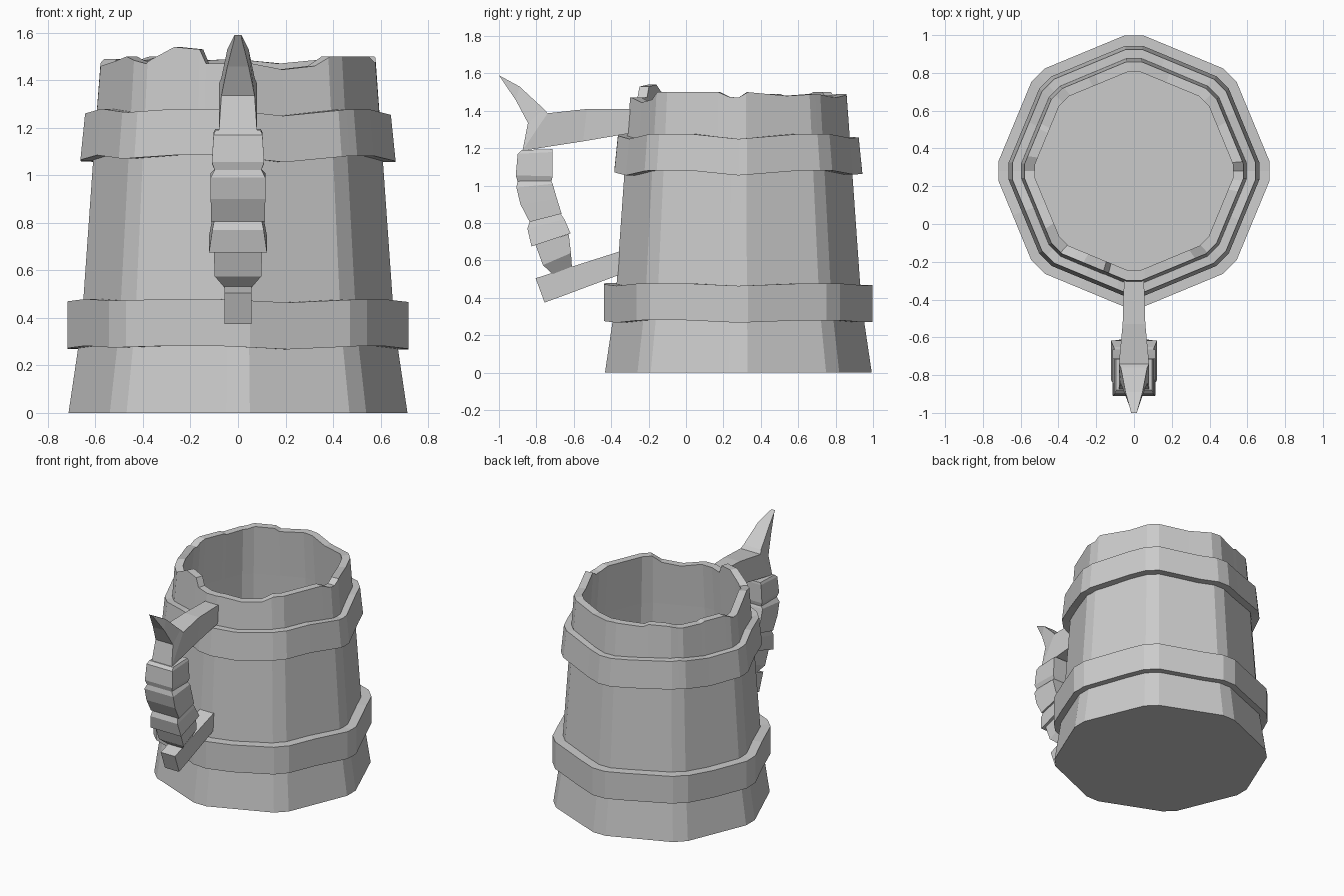
import bpy, bmesh
from math import cos, sin, radians

old = bpy.data.objects.get("Cube")
if old:
    bpy.data.objects.remove(old, do_unlink=True)

CENTRE_Y = 0.28
CORNERS = [45 * k + s for k in range(8) for s in (-4, 4)]

grey = bpy.data.materials.new("plain_grey")
grey.use_nodes = True
grey.diffuse_color = (0.6, 0.6, 0.6, 1)
grey.node_tree.nodes["Principled BSDF"].inputs["Base Color"].default_value = (0.6, 0.6, 0.6, 1)


def finish(name, bm):
    bmesh.ops.recalc_face_normals(bm, faces=bm.faces)
    mesh = bpy.data.meshes.new(name)
    bm.to_mesh(mesh)
    bm.free()
    mesh.materials.append(grey)
    ob = bpy.data.objects.new(name, mesh)
    bpy.context.collection.objects.link(ob)
    return ob


def stave_point(r, deg, z):
    """Point on an octagon with clipped corners."""
    flat = (deg % 45) - 22.5
    clip = (deg + 22.5) % 45 - 22.5
    k = min(cos(radians(18.5)) / cos(radians(flat)), cos(radians(4)) / cos(radians(clip)))
    return r * k * cos(radians(deg)), CENTRE_Y + r * k * sin(radians(deg)), z


def interpolate(table, deg):
    """Height from (angle, height) pairs that wrap round the circle."""
    deg %= 360
    pts = [(table[-1][0] - 360, table[-1][1])] + table + [(table[0][0] + 360, table[0][1])]
    for (a, u), (b, v) in zip(pts, pts[1:]):
        if a <= deg <= b:
            return u + (v - u) * (deg - a) / (b - a)


def lathe(name, angles, section, closed):
    """Sweep a section, given as a function of angle, round the octagon."""
    bm = bmesh.new()
    cols = [[bm.verts.new(stave_point(r, a, z)) for r, z in section(a)] for a in angles]
    n = len(cols[0])
    for i, col in enumerate(cols):
        nxt = cols[(i + 1) % len(cols)]
        for j in range(n if closed else n - 1):
            k = (j + 1) % n
            bm.faces.new((col[j], nxt[j], nxt[k], col[k]))
    if not closed:
        bm.faces.new([c[0] for c in cols])
        bm.faces.new([c[-1] for c in cols])
    return finish(name, bm)


def loft(name, stations):
    """Join rectangles, each given as front (y, z), back (y, z) and half width."""
    bm = bmesh.new()
    rings = [[bm.verts.new(p) for p in ((-w, *f), (w, *f), (w, *b), (-w, *b))]
             for f, b, w in stations]
    for lo, hi in zip(rings, rings[1:]):
        for j in range(4):
            k = (j + 1) % 4
            bm.faces.new((lo[j], lo[k], hi[k], hi[j]))
    bm.faces.new(rings[0])
    bm.faces.new(rings[-1])
    return finish(name, bm)


# Tapered body with a chipped rim, hollow inside
RIM = [(0, 1.47), (5, 1.50), (28, 1.48), (45, 1.49), (70, 1.47), (92, 1.49), (112, 1.48),
       (116, 1.50), (130, 1.50), (136, 1.485), (153, 1.48), (156, 1.49), (172, 1.49),
       (180, 1.455), (200, 1.48), (213, 1.50), (228, 1.47), (231, 1.49), (235, 1.51),
       (241, 1.54), (253, 1.53), (256, 1.47), (276, 1.47), (290, 1.445), (305, 1.46),
       (312, 1.50), (349, 1.50), (355, 1.475)]


def body_section(a):
    top = interpolate(RIM, a)
    return [(0.715, 0), (0.66, 0.37), (0.605, 1.15), (0.58, top),
            (0.525, top), (0.55, 1.15), (0.6, 0.37), (0.62, 0.1)]


rim_angles = sorted({c % 360 for c in CORNERS} | {a for a, _ in RIM})
lathe("mug_body", rim_angles, body_section, False)

# Two wavy hoops
WAVE = [(0, -0.015), (30, 0.01), (50, 0.01), (75, -0.01), (105, -0.005), (135, 0.015),
        (155, -0.015), (180, -0.01), (200, 0.015), (224, 0.0), (245, 0.015), (262, 0.015),
        (288, -0.015), (315, 0.012), (335, 0.012)]
hoop_angles = sorted({c % 360 for c in CORNERS} | {a for a, _ in WAVE})


def hoop(name, low, high, r_low, r_high, r_in, amount):
    def section(a):
        dz = amount * interpolate(WAVE, a)
        return [(r_in, low + dz), (r_low, low + dz), (r_high, high + dz), (r_in, high + dz)]
    lathe(name, hoop_angles, section, True)


hoop("lower_hoop", 0.275, 0.472, 0.72, 0.72, 0.63, 0.5)
hoop("upper_hoop", 1.07, 1.265, 0.665, 0.645, 0.57, 1.0)

# Horn-shaped thumb rest joined to the rim
loft("handle_horn", [
    ((-0.27, 1.285), (-0.27, 1.41), 0.052), ((-0.55, 1.237), (-0.53, 1.41), 0.06),
    ((-0.874, 1.187), (-0.74, 1.387), 0.08), ((-0.845, 1.335), (-0.76, 1.41), 0.07),
    ((-0.91, 1.457), (-0.89, 1.53), 0.045), ((-0.99, 1.575), (-1.0, 1.59), 0.015)])

# Grip made of four stacked segments
loft("grip_top_segment", [
    ((-0.88, 1.19), (-0.715, 1.195), 0.095), ((-0.9, 1.17), (-0.713, 1.18), 0.103),
    ((-0.91, 1.055), (-0.713, 1.05), 0.11), ((-0.9, 1.02), (-0.72, 1.02), 0.098)])
loft("grip_upper_middle_segment", [
    ((-0.9, 1.025), (-0.72, 1.025), 0.098), ((-0.907, 0.99), (-0.713, 1.01), 0.115),
    ((-0.885, 0.9), (-0.69, 0.93), 0.115), ((-0.836, 0.806), (-0.665, 0.85), 0.113)])
loft("grip_lower_middle_segment", [
    ((-0.835, 0.81), (-0.67, 0.85), 0.1), ((-0.848, 0.77), (-0.65, 0.82), 0.108),
    ((-0.826, 0.675), (-0.617, 0.745), 0.122)])
loft("grip_bottom_segment", [
    ((-0.805, 0.685), (-0.627, 0.74), 0.102), ((-0.765, 0.575), (-0.615, 0.64), 0.098),
    ((-0.71, 0.525), (-0.61, 0.565), 0.055)])

# Lower bracket from the body to the grip
loft("handle_bracket", [
    ((-0.756, 0.375), (-0.804, 0.505), 0.057), ((-0.66, 0.41), (-0.71, 0.535), 0.057),
    ((-0.365, 0.52), (-0.365, 0.645), 0.055), ((-0.31, 0.54), (-0.31, 0.665), 0.055)])
